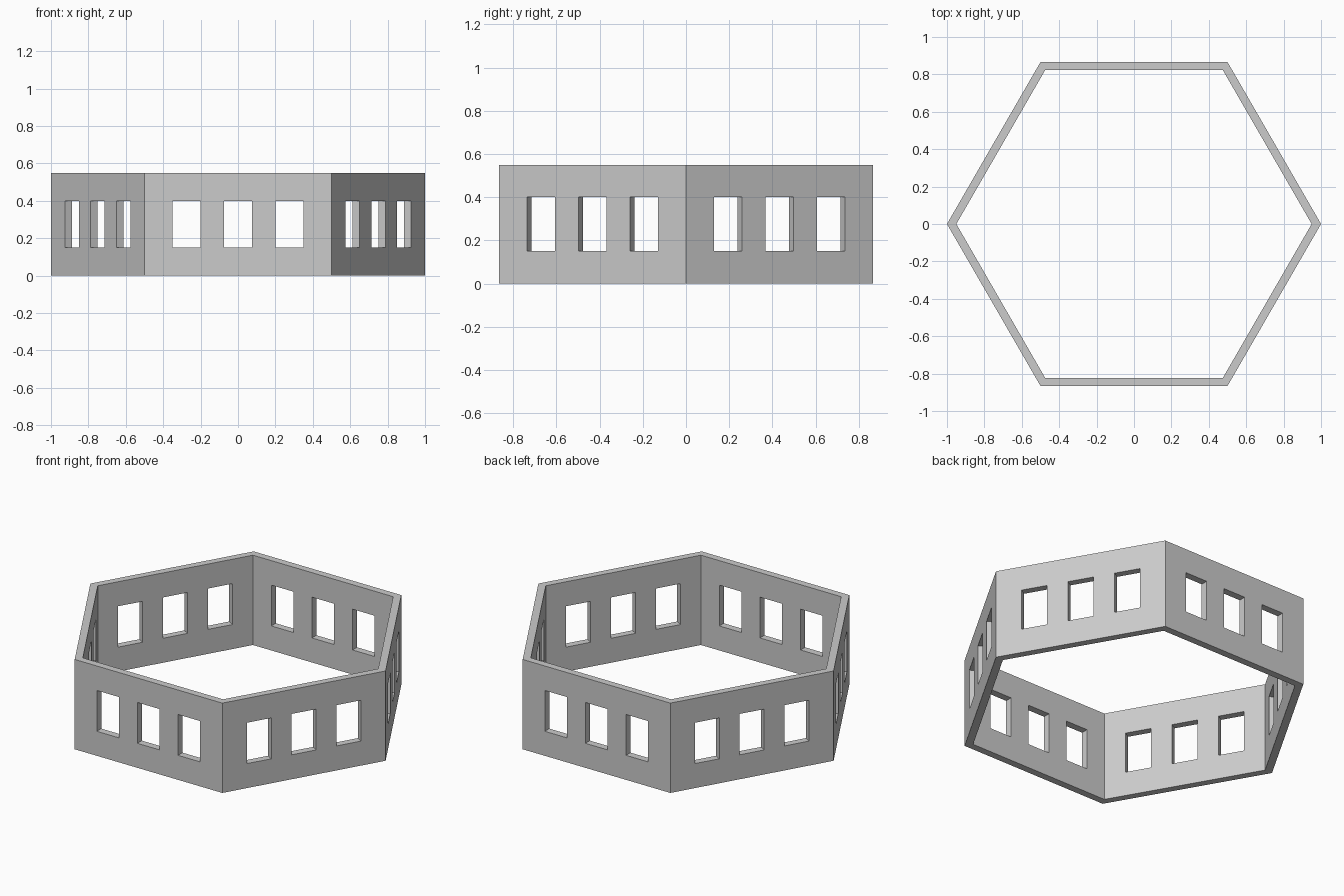
import bpy, bmesh, math
from mathutils import Matrix

cube = bpy.data.objects.get("Cube")
if cube:
    bpy.data.objects.remove(cube, do_unlink=True)

SIDES, OUTER, INNER, HEIGHT = 6, 1.0, 0.95, 0.55
WIN_W, WIN_Z0, WIN_Z1, WIN_STEP = 0.15, 0.15, 0.40, 0.275

stone = bpy.data.materials.new("plain_grey")
stone.use_nodes = True
grey = (0.6, 0.6, 0.6, 1)
stone.diffuse_color = grey
stone.node_tree.nodes["Principled BSDF"].inputs["Base Color"].default_value = grey


def make_object(name, bm):
    bmesh.ops.recalc_face_normals(bm, faces=bm.faces)
    mesh = bpy.data.meshes.new(name)
    bm.to_mesh(mesh)
    bm.free()
    mesh.materials.append(stone)
    obj = bpy.data.objects.new(name, mesh)
    bpy.context.collection.objects.link(obj)
    return obj


# Hexagonal wall: a ring of mitred panels
bm = bmesh.new()
rings = []
for radius, z in ((OUTER, 0), (OUTER, HEIGHT), (INNER, HEIGHT), (INNER, 0)):
    rings.append([bm.verts.new((radius * math.cos(a), radius * math.sin(a), z))
                  for a in (i * math.tau / SIDES for i in range(SIDES))])
for k in range(4):
    low, high = rings[k], rings[(k + 1) % 4]
    for i in range(SIDES):
        j = (i + 1) % SIDES
        bm.faces.new((low[i], low[j], high[j], high[i]))
wall = make_object("hexagonal_wall", bm)

# Window openings: three square-cut holes in every panel
bm = bmesh.new()
apothem = (OUTER + INNER) / 2 * math.cos(math.pi / SIDES)
for i in range(SIDES):
    turn = Matrix.Rotation((i + 0.5) * math.tau / SIDES, 4, 'Z')
    for k in (-1, 0, 1):
        place = Matrix.Translation((apothem, k * WIN_STEP, (WIN_Z0 + WIN_Z1) / 2))
        size = Matrix.Diagonal((0.12, WIN_W, WIN_Z1 - WIN_Z0, 1))
        bmesh.ops.create_cube(bm, size=1, matrix=turn @ place @ size)
cutter = make_object("window_cutter", bm)
cutter.hide_render = True

cut = wall.modifiers.new("windows", 'BOOLEAN')
cut.operation, cut.solver, cut.object = 'DIFFERENCE', 'EXACT', cutter
bpy.context.view_layer.objects.active = wall
bpy.ops.object.modifier_apply(modifier=cut.name)
bpy.data.objects.remove(cutter, do_unlink=True)
